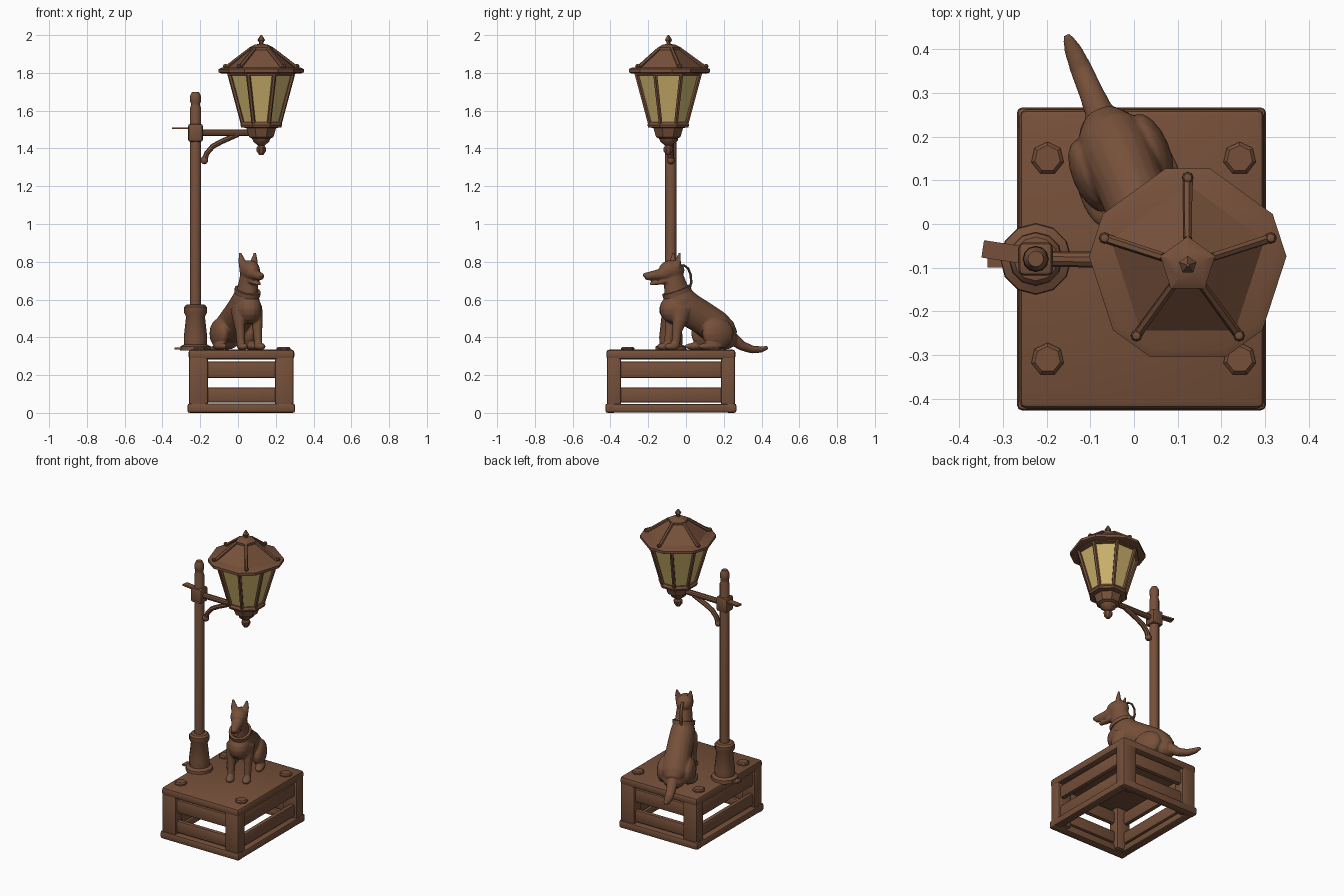
import bpy, bmesh, math
from mathutils import Vector, Matrix

if "Cube" in bpy.data.objects:
    bpy.data.objects.remove(bpy.data.objects["Cube"])

def material(name, col):
    m = bpy.data.materials.new(name)
    m.diffuse_color = (*col, 1)
    m.use_nodes = True
    m.node_tree.nodes["Principled BSDF"].inputs["Base Color"].default_value = m.diffuse_color
    return m

BROWN = material("warm brown", (0.18, 0.08, 0.042))
GLASS = material("pale yellow glass", (0.60, 0.44, 0.15))

def finish(bm, name, mat=BROWN, smooth=True):
    bmesh.ops.recalc_face_normals(bm, faces=bm.faces)
    me = bpy.data.meshes.new(name)
    bm.to_mesh(me)
    bm.free()
    me.materials.append(mat)
    ob = bpy.data.objects.new(name, me)
    bpy.context.collection.objects.link(ob)
    if smooth:
        bpy.ops.object.select_all(action='DESELECT')
        ob.select_set(True)
        bpy.context.view_layer.objects.active = ob
        bpy.ops.object.shade_smooth_by_angle(angle=math.radians(35))
    return ob

def add_box(bm, lo, hi, bev=0.012, turn=0):
    lo, hi = Vector(lo), Vector(hi)
    t = bmesh.new()
    bmesh.ops.create_cube(t, size=1)
    bmesh.ops.scale(t, vec=hi - lo, verts=t.verts)
    if bev:
        bmesh.ops.bevel(t, geom=t.edges[:], offset=bev, segments=2, profile=0.5, affect='EDGES')
    bmesh.ops.transform(t, matrix=Matrix.Translation((lo + hi) / 2) @ Matrix.Rotation(turn, 4, 'Z'), verts=t.verts)
    me = bpy.data.meshes.new("tmp")
    t.to_mesh(me)
    t.free()
    bm.from_mesh(me)
    bpy.data.meshes.remove(me)

def skin_rings(bm, rings):
    vs = [[bm.verts.new(p) for p in r] for r in rings]
    n = len(vs[0])
    for a, b in zip(vs, vs[1:]):
        for i in range(n):
            bm.faces.new((a[i], a[(i + 1) % n], b[(i + 1) % n], b[i]))
    bm.faces.new(vs[0])
    bm.faces.new(vs[-1])

def add_lathe(bm, c, profile, angles):
    # profile of (radius, z) swept through the given angles in degrees
    skin_rings(bm, [[(c[0] + r * math.cos(math.radians(a)), c[1] + r * math.sin(math.radians(a)), z)
                     for a in angles] for r, z in profile])

def add_tube(bm, pts, sides=12, ref=(1, 0, 0)):
    # points of (x, y, z, side radius, other radius)
    rings = []
    for i, p in enumerate(pts):
        a, b = pts[max(i - 1, 0)], pts[min(i + 1, len(pts) - 1)]
        t = (Vector(b[:3]) - Vector(a[:3])).normalized()
        s = Vector(ref)
        s = (s - t * s.dot(t)).normalized()
        u = t.cross(s)
        rings.append([Vector(p[:3]) + s * p[3] * math.cos(k * math.tau / sides)
                      + u * p[-1] * math.sin(k * math.tau / sides) for k in range(sides)])
    skin_rings(bm, rings)

def add_ball(bm, c, r, seg=16):
    m = Matrix.Translation(c) @ Matrix.Diagonal((*r, 1))
    bmesh.ops.create_uvsphere(bm, u_segments=seg, v_segments=seg // 2, radius=1, matrix=m)

def ring(n, phase=0):
    return [phase + 360 * i / n for i in range(n)]

# ---- crate: lid, corner posts, slats, base rails, bolts ----
X0, X1, Y0, Y1 = -0.262, 0.298, -0.422, 0.262
bm = bmesh.new()
add_box(bm, (X0, Y0, 0.283), (X1, Y1, 0.335), 0.015)
finish(bm, "crate_lid")
bm = bmesh.new()
for x in (X0 + 0.003, X1 - 0.103):
    for y in (Y0 + 0.003, Y1 - 0.078):
        add_box(bm, (x, y, 0.01), (x + 0.1, y + 0.075, 0.30))
finish(bm, "crate_posts")
bm = bmesh.new()
for z0, z1 in ((0.055, 0.135), (0.185, 0.272)):
    for y in (Y0 + 0.018, Y1 - 0.05):
        add_box(bm, (X0 + 0.05, y, z0), (X1 - 0.05, y + 0.032, z1))
    for x in (X0 + 0.018, X1 - 0.05):
        add_box(bm, (x, Y0 + 0.04, z0), (x + 0.032, Y1 - 0.04, z1))
finish(bm, "crate_slats")
bm = bmesh.new()
for y in (Y0 - 0.005, Y1 - 0.05):
    add_box(bm, (X0 - 0.006, y, 0), (X1 + 0.004, y + 0.055, 0.05))
for x in (X0 - 0.006, X1 - 0.051):
    add_box(bm, (x, Y0, 0.002), (x + 0.055, Y1, 0.048))
finish(bm, "crate_base_rails")
bm = bmesh.new()
for x in (-0.198, 0.242):
    for y in (-0.31, 0.15):
        add_lathe(bm, (x, y), [(0.038, 0.325), (0.038, 0.342), (0.03, 0.35)], ring(7, 90))
finish(bm, "crate_bolts")

# ---- lamp post ----
P = (-0.225, -0.08)
bm = bmesh.new()
add_lathe(bm, P, [(0.082, 0.33), (0.08, 0.352), (0.06, 0.362), (0.062, 0.40), (0.05, 0.51), (0.06, 0.53),
                  (0.06, 0.56), (0.05, 0.572), (0.03, 0.575)], ring(12))
add_box(bm, (-0.335, -0.10, 0.335), (-0.22, -0.05, 0.345), 0)
finish(bm, "post_base")
bm = bmesh.new()
add_lathe(bm, P, [(0.03, 0.56), (0.03, 1.61), (0.025, 1.625), (0.025, 1.64), (0.029, 1.65),
                  (0.028, 1.68), (0.018, 1.70)], ring(12))
finish(bm, "post_pole")
bm = bmesh.new()
add_box(bm, (-0.264, -0.118, 1.435), (-0.186, -0.042, 1.53), 0.012)
finish(bm, "post_collar")
bm = bmesh.new()
add_box(bm, (-0.347, -0.085, 1.502), (-0.24, -0.045, 1.512), 0, -0.15)
finish(bm, "post_back_tab")

# ---- arm and curved brace ----
bm = bmesh.new()
add_tube(bm, [(-0.2, -0.08, 1.482, 0.018, 0.018), (0.15, -0.085, 1.482, 0.018, 0.018)], 10, (0, 1, 0))
finish(bm, "lamp_arm")
bm = bmesh.new()
arc = [(-0.178, 1.335), (-0.165, 1.375), (-0.135, 1.41), (-0.09, 1.435), (-0.045, 1.455), (0.0, 1.475)]
add_tube(bm, [(x, -0.08, z, 0.017, 0.014) for x, z in arc], 8, (0, 1, 0))
add_ball(bm, (-0.178, -0.08, 1.338), (0.022, 0.02, 0.022), 10)
finish(bm, "arm_brace")

# ---- lantern ----
L = (0.123, -0.094)
OCT, PENT = ring(8, 22.5), ring(5, 90)

def around(r, z, a):
    return (L[0] + r * math.cos(math.radians(a)), L[1] + r * math.sin(math.radians(a)), z)

bm = bmesh.new()
add_lathe(bm, L, [(0.1, 1.53), (0.178, 1.80)], OCT)
finish(bm, "lantern_glass", GLASS)
bm = bmesh.new()
for a in OCT:
    add_tube(bm, [(*around(0.104, 1.525, a), 0.011, 0.011), (*around(0.183, 1.80, a), 0.012, 0.012)], 6)
add_lathe(bm, L, [(0.18, 1.785), (0.193, 1.79), (0.193, 1.805), (0.17, 1.81)], OCT)
finish(bm, "lantern_posts")
bm = bmesh.new()
add_lathe(bm, L, [(0.012, 1.365), (0.026, 1.385), (0.028, 1.402), (0.018, 1.415), (0.045, 1.435), (0.052, 1.452),
                  (0.07, 1.46), (0.085, 1.508), (0.115, 1.512), (0.12, 1.525), (0.112, 1.54), (0.098, 1.542)], OCT)
finish(bm, "lantern_base")
bm = bmesh.new()
eave = [a + d for a in PENT for d in (-13, 13)]
add_lathe(bm, L, [(0.21, 1.797), (0.227, 1.803), (0.227, 1.82), (0.21, 1.828)], eave)
finish(bm, "lantern_eave")
bm = bmesh.new()
add_lathe(bm, L, [(0.195, 1.82), (0.06, 1.925)], PENT)
finish(bm, "lantern_roof")
bm = bmesh.new()
for a in PENT:
    add_tube(bm, [(*around(0.2, 1.825, a), 0.011, 0.011), (*around(0.06, 1.928, a), 0.01, 0.01)], 6, (0.3, 0.2, 1))
    add_ball(bm, around(0.2, 1.835, a), (0.013, 0.013, 0.013), 8)
finish(bm, "roof_ribs")
bm = bmesh.new()
add_lathe(bm, L, [(0.065, 1.918), (0.066, 1.935), (0.035, 1.95), (0.012, 1.953), (0.012, 1.962), (0.021, 1.974),
                  (0.012, 1.988), (0.004, 2.0)], PENT)
finish(bm, "roof_finial")

# ---- seated dog, modelled facing -y then turned and placed ----
PLACE = Matrix.Translation((-0.03, 0.14, 0)) @ Matrix.Rotation(math.radians(23), 4, 'Z')
bm = bmesh.new()
# torso and neck
add_tube(bm, [(0, 0.11, 0.40, 0.045, 0.045), (0, 0.075, 0.425, 0.075, 0.07), (0, 0.02, 0.455, 0.085, 0.088),
              (0, -0.06, 0.505, 0.078, 0.088), (0, -0.14, 0.55, 0.078, 0.09), (0, -0.19, 0.60, 0.072, 0.085),
              (0, -0.21, 0.66, 0.052, 0.066), (0, -0.225, 0.73, 0.045, 0.052)], 20)
add_ball(bm, (0, -0.215, 0.55), (0.07, 0.085, 0.08))
add_ball(bm, (0, 0.07, 0.39), (0.07, 0.065, 0.055))
# head, muzzle, jaw, nose
add_ball(bm, (0, -0.235, 0.755), (0.052, 0.072, 0.054))
add_tube(bm, [(0, -0.25, 0.74, 0.042, 0.04), (0, -0.32, 0.73, 0.03, 0.028), (0, -0.385, 0.722, 0.021, 0.02)], 14)
add_tube(bm, [(0, -0.24, 0.71, 0.035, 0.025), (0, -0.30, 0.692, 0.024, 0.013), (0, -0.355, 0.683, 0.016, 0.009)], 12)
add_ball(bm, (0, -0.388, 0.73), (0.014, 0.013, 0.013), 10)
# tail
add_tube(bm, [(0, 0.07, 0.42, 0.04, 0.04), (0, 0.12, 0.39, 0.034, 0.034), (0, 0.17, 0.355, 0.029, 0.026),
              (0, 0.23, 0.335, 0.026, 0.021), (0, 0.28, 0.336, 0.021, 0.017), (0, 0.318, 0.346, 0.01, 0.009)], 12)
for s in (-1, 1):
    # ear, front leg and paw, haunch and hind foot
    add_tube(bm, [(s * 0.03, -0.215, 0.775, 0.023, 0.02), (s * 0.037, -0.212, 0.81, 0.019, 0.013),
                  (s * 0.043, -0.205, 0.852, 0.005, 0.005)], 10)
    add_tube(bm, [(s * 0.05, -0.19, 0.56, 0.035, 0.055), (s * 0.052, -0.21, 0.49, 0.03, 0.04),
                  (s * 0.05, -0.225, 0.43, 0.024, 0.026), (s * 0.05, -0.235, 0.345, 0.021, 0.022)], 12)
    add_ball(bm, (s * 0.05, -0.255, 0.351), (0.028, 0.042, 0.02))
    add_ball(bm, (s * 0.075, 0.0, 0.42), (0.042, 0.09, 0.08))
    add_ball(bm, (s * 0.09, -0.05, 0.352), (0.028, 0.072, 0.02))
dog = finish(bm, "dog", smooth=False)
dog.matrix_world = PLACE
rm = dog.modifiers.new("blend", 'REMESH')
rm.mode = 'VOXEL'
rm.voxel_size = 0.006
rm.use_smooth_shade = True
sm = dog.modifiers.new("soften", 'SMOOTH')
sm.factor = 0.5
sm.iterations = 3

# collar band and lead loop behind the neck
bm = bmesh.new()
R = Matrix.Rotation(math.radians(20), 3, 'X')
C = Vector((0, -0.205, 0.64))
sect = [[C + R @ Vector((r * 0.84 * math.cos(k * math.tau / 24), r * math.sin(k * math.tau / 24), z))
         for k in range(24)] for r, z in ((0.06, -0.014), (0.08, -0.012), (0.08, 0.012), (0.06, 0.014))]
skin_rings(bm, sect)
finish(bm, "dog_collar").matrix_world = PLACE
bm = bmesh.new()
loop = [(-0.19, 0.775), (-0.165, 0.782), (-0.14, 0.765), (-0.125, 0.73), (-0.122, 0.69), (-0.135, 0.645)]
add_tube(bm, [(0, y, z, 0.009, 0.006) for y, z in loop], 8)
finish(bm, "lead_loop").matrix_world = PLACE
